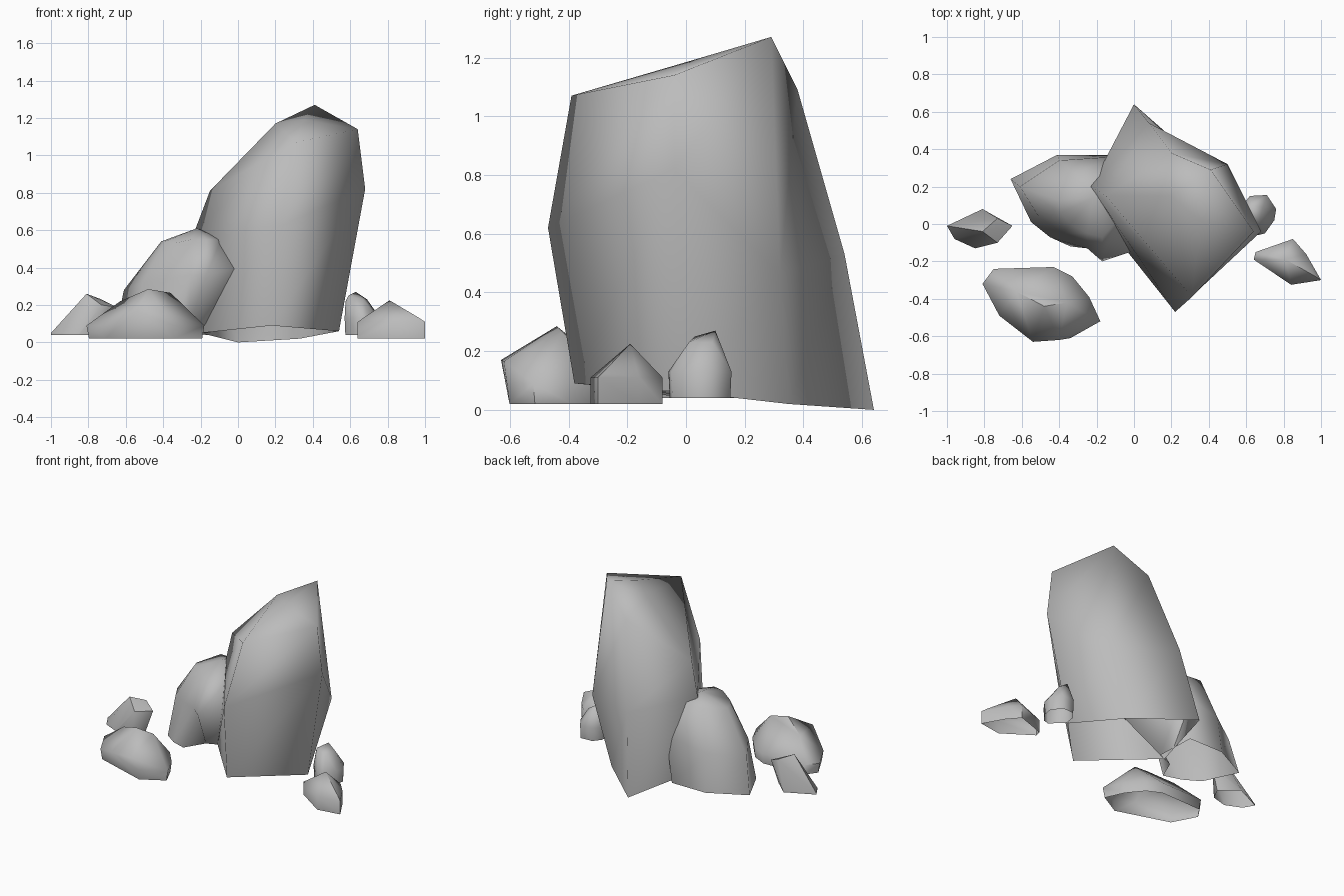
import bpy, bmesh, math
from mathutils import Vector

default_cube = bpy.data.objects.get("Cube")
if default_cube:
    bpy.data.objects.remove(default_cube)

# One grey stone material
stone_grey = bpy.data.materials.new("stone_grey")
stone_grey.use_nodes = True
grey = (.5, .5, .5, 1)
stone_grey.diffuse_color = grey
stone_grey.node_tree.nodes["Principled BSDF"].inputs["Base Color"].default_value = grey


def finish(name, bm, floor_faces, sharp_angle):
    """Orient the faces, open the underside and shade the stone."""
    bmesh.ops.recalc_face_normals(bm, faces=bm.faces)
    bmesh.ops.delete(bm, geom=floor_faces, context="FACES_ONLY")
    bmesh.ops.remove_doubles(bm, verts=bm.verts, dist=.001)
    mesh = bpy.data.meshes.new(name)
    bm.to_mesh(mesh)
    bm.free()
    mesh.materials.append(stone_grey)
    mesh.shade_smooth()
    mesh.set_sharp_from_angle(angle=math.radians(sharp_angle))
    stone = bpy.data.objects.new(name, mesh)
    bpy.context.scene.collection.objects.link(stone)


def lofted_stone(name, rings, peak, sharp_angle=115):
    """Join corner rings from the ground upward and close them at a peak."""
    bm = bmesh.new()
    loops = [[bm.verts.new(point) for point in ring] for ring in rings]
    floor = bm.faces.new(loops[0])
    count = len(loops[0])
    for lower, upper in zip(loops, loops[1:]):
        for i in range(count):
            j = (i + 1) % count
            bm.faces.new((lower[i], lower[j], upper[j], upper[i]))
    tip = bm.verts.new(peak)
    for i in range(count):
        bm.faces.new((loops[-1][i], loops[-1][(i + 1) % count], tip))
    finish(name, bm, [floor], sharp_angle)


def small_stone(name, outline, ground, shoulder, peaks, inset=.96, sharp_angle=60):
    """Wrap a ground outline, a raised shoulder and a few peaks in a hull."""
    bm = bmesh.new()
    centre = sum((Vector(p) for p in outline), Vector((0, 0))) / len(outline)
    for point in outline:
        foot = centre.lerp(Vector(point), inset)
        bm.verts.new((foot.x, foot.y, ground))
        bm.verts.new((point[0], point[1], shoulder))
    for peak in peaks:
        bm.verts.new(peak)
    hull = bmesh.ops.convex_hull(bm, input=bm.verts)
    unused = {v for v in hull["geom_interior"] if isinstance(v, bmesh.types.BMVert)}
    bmesh.ops.delete(bm, geom=list(unused), context="VERTS")
    floor = [f for f in bm.faces if all(v.co.z < ground + .001 for v in f.verts)]
    finish(name, bm, floor, sharp_angle)


# Tall leaning boulder; corners run front, right, back right, back, left.
# The crown reuses the front, right and summit corners, which are then welded.
front, right, summit = (.31, -.39, 1.07), (.64, -.04, 1.14), (.41, .29, 1.27)
lofted_stone("tall_boulder", [
    [(.18, -.38, .09), (.54, 0, .06), (.33, .35, .02), (0, .64, 0), (-.2, .06, .05)],
    [(.22, -.47, .62), (.68, -.04, .82), (.5, .32, .46), (.08, .54, .53), (-.23, .2, .6)],
    [front, right, summit, (.2, .38, 1.09), (-.15, .15, .81)],
    [front, right, summit, summit, (.2, .15, 1.17)],
], peak=(.35, .02, 1.19))

# Medium boulder overhanging its narrow foot, leaning on the tall one
lofted_stone("side_boulder", [
    [(-.66, .24, .04), (-.55, .01, .04), (-.45, -.07, .05), (-.34, -.12, .06),
     (-.27, .03, .05), (-.15, .08, .05), (-.15, .37, .04), (-.41, .37, .04)],
    [(-.61, .2, .28), (-.51, .04, .32), (-.38, -.05, .34), (-.25, -.13, .36),
     (-.17, -.2, .36), (.01, -.14, .4), (-.1, .36, .35), (-.4, .34, .3)],
    [(-.41, .13, .54), (-.39, .06, .54), (-.34, 0, .53), (-.25, -.05, .55),
     (-.17, -.07, .55), (-.09, .02, .55), (-.1, .25, .57), (-.32, .27, .57)],
], peak=(-.22, .14, .61))

# Broad flat stone at the front
small_stone("flat_stone",
            [(-.81, -.32), (-.75, -.24), (-.43, -.23), (-.33, -.28), (-.24, -.39),
             (-.18, -.52), (-.34, -.61), (-.72, -.49)],
            ground=.02, shoulder=.09,
            peaks=[(-.54, -.63, .17), (-.4, -.62, .165), (-.48, -.44, .285),
                   (-.36, -.42, .265), (-.63, -.36, .22)])

# Slanted shard on the far side
small_stone("slanted_shard",
            [(-1, -.01), (-.96, -.08), (-.85, -.13), (-.74, -.1), (-.7, -.02), (-.81, .08)],
            ground=.04, shoulder=.05,
            peaks=[(-.81, -.04, .26), (-.73, .03, .23), (-.65, -.01, .19), (-.73, -.1, .2)],
            inset=1)

# Two little stones beside the tall boulder
small_stone("pointed_stone",
            [(.64, -.19), (.65, -.15), (.85, -.08), (.92, -.16), (1, -.3), (.84, -.325), (.77, -.25)],
            ground=.02, shoulder=.11, peaks=[(.81, -.19, .225), (.97, -.28, .13)], inset=1)
small_stone("upright_stone",
            [(.58, .1), (.62, .15), (.71, .155), (.76, .08), (.75, .02), (.7, -.05), (.66, -.06), (.57, .02)],
            ground=.04, shoulder=.13,
            peaks=[(.575, .04, .22), (.59, .03, .25), (.63, .1, .27), (.69, .09, .23), (.67, .01, .23)])
